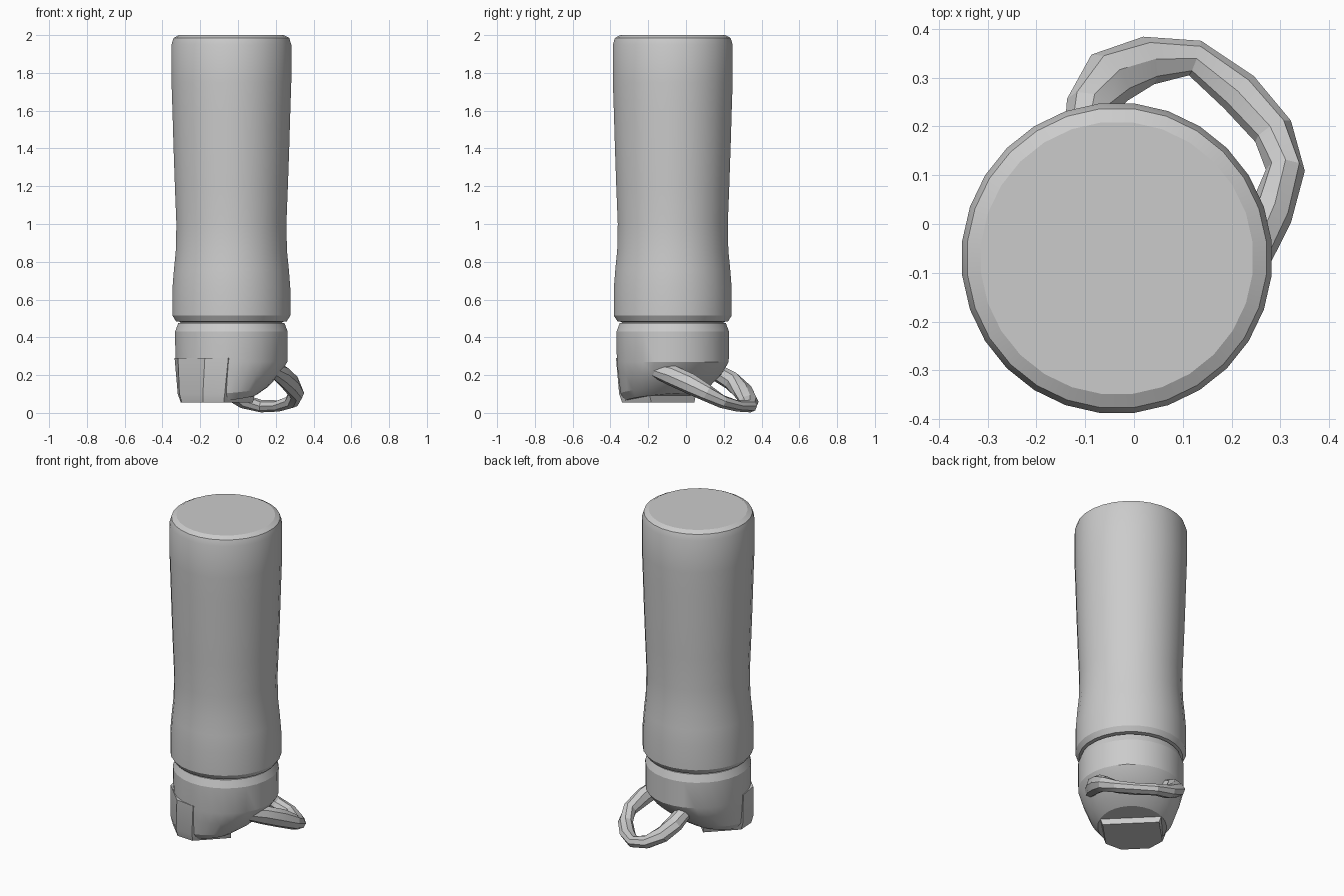
import bpy, bmesh, math
from mathutils import Vector

if "Cube" in bpy.data.objects:
    bpy.data.objects.remove(bpy.data.objects["Cube"])

CX, CY = -0.035, -0.07      # bottle axis


def loft(name, rings):
    """Skin a list of equal-sized vertex rings and cap both ends."""
    bm = bmesh.new()
    rows = [[bm.verts.new(p) for p in ring] for ring in rings]
    n = len(rows[0])
    for a, b in zip(rows, rows[1:]):
        for i in range(n):
            j = (i + 1) % n
            bm.faces.new((a[i], a[j], b[j], b[i]))
    bm.faces.new(rows[0])
    bm.faces.new(rows[-1])
    bmesh.ops.recalc_face_normals(bm, faces=bm.faces)
    me = bpy.data.meshes.new(name)
    bm.to_mesh(me)
    bm.free()
    ob = bpy.data.objects.new(name, me)
    bpy.context.collection.objects.link(ob)
    bpy.context.view_layer.objects.active = ob
    ob.select_set(True)
    bpy.ops.object.shade_smooth_by_angle(angle=math.radians(20))
    ob.select_set(False)
    return ob


def circle(r, z, shift=0.0, tilt=0.0, n=28):
    """Ring moved toward the spout side (-x-y) by shift; rises by tilt toward the handle."""
    pts = []
    for i in range(n):
        a = 2 * math.pi * (i + 0.5) / n
        pts.append((CX + r * math.cos(a) - shift * 0.71,
                    CY + r * math.sin(a) - shift * 0.71,
                    z + tilt * math.cos(a - math.pi / 4)))
    return pts


# Inverted bottle body with a waisted grip
body = [(0.26, 0.48), (0.295, 0.485), (0.314, 0.515), (0.314, 0.66), (0.306, 0.76),
        (0.296, 0.86), (0.293, 1.0), (0.301, 1.2), (0.308, 1.4), (0.314, 1.6),
        (0.319, 1.75), (0.319, 1.95), (0.308, 1.985), (0.28, 2.0)]
loft("bottle_body", [circle(r, z) for r, z in body])

# Neck in the groove between body and lid
loft("neck", [circle(0.27, 0.46), circle(0.27, 0.5)])

# Lid, leaning to the spout side at its slanted lower end
lid = [(0.27, 0.478, 0, 0), (0.283, 0.475, 0, 0), (0.30, 0.43, 0, 0), (0.298, 0.27, 0, 0),
       (0.275, 0.2, 0.02, 0.01), (0.235, 0.12, 0.06, 0.025), (0.195, 0.08, 0.085, 0.025)]
loft("lid", [circle(*s) for s in lid])


# Spout block at the front left, narrower than the lid
def block(z, out, half):
    """Rounded outline along the spout direction."""
    pts = []
    for u, v in [(0.0, half), (out * 0.75, half), (out, half * 0.5),
                 (out, -half * 0.5), (out * 0.75, -half), (0.0, -half)]:
        pts.append((CX - 0.71 * u - 0.71 * v, CY - 0.71 * u + 0.71 * v, z))
    return pts


loft("spout_block", [block(0.055, 0.29, 0.16), block(0.1, 0.3, 0.175), block(0.29, 0.298, 0.2)])

# Carry loop: centre, width seen from above, height
path = [((0.17, -0.19, 0.235), 0.06, 0.07), ((0.235, -0.08, 0.20), 0.08, 0.11),
        ((0.28, 0.02, 0.155), 0.09, 0.11), ((0.31, 0.11, 0.105), 0.08, 0.09),
        ((0.285, 0.19, 0.06), 0.085, 0.07), ((0.215, 0.27, 0.037), 0.09, 0.06),
        ((0.125, 0.34, 0.035), 0.075, 0.065), ((0.03, 0.335, 0.06), 0.10, 0.075),
        ((-0.05, 0.30, 0.115), 0.12, 0.09), ((-0.09, 0.24, 0.17), 0.10, 0.10),
        ((-0.10, 0.16, 0.215), 0.09, 0.09)]
rings = []
for i, (c, w, h) in enumerate(path):
    t = Vector(path[min(i + 1, len(path) - 1)][0]) - Vector(path[max(i - 1, 0)][0])
    side = Vector((t.y, -t.x, 0)).normalized()
    up = t.cross(side).normalized()
    if up.z < 0:
        up, side = -up, side
    rings.append([Vector(c) + side * (w / 2 * math.cos(a)) + up * (h / 2 * math.sin(a))
                  for a in [2 * math.pi * k / 8 for k in range(8)]])
loft("carry_loop", rings)
